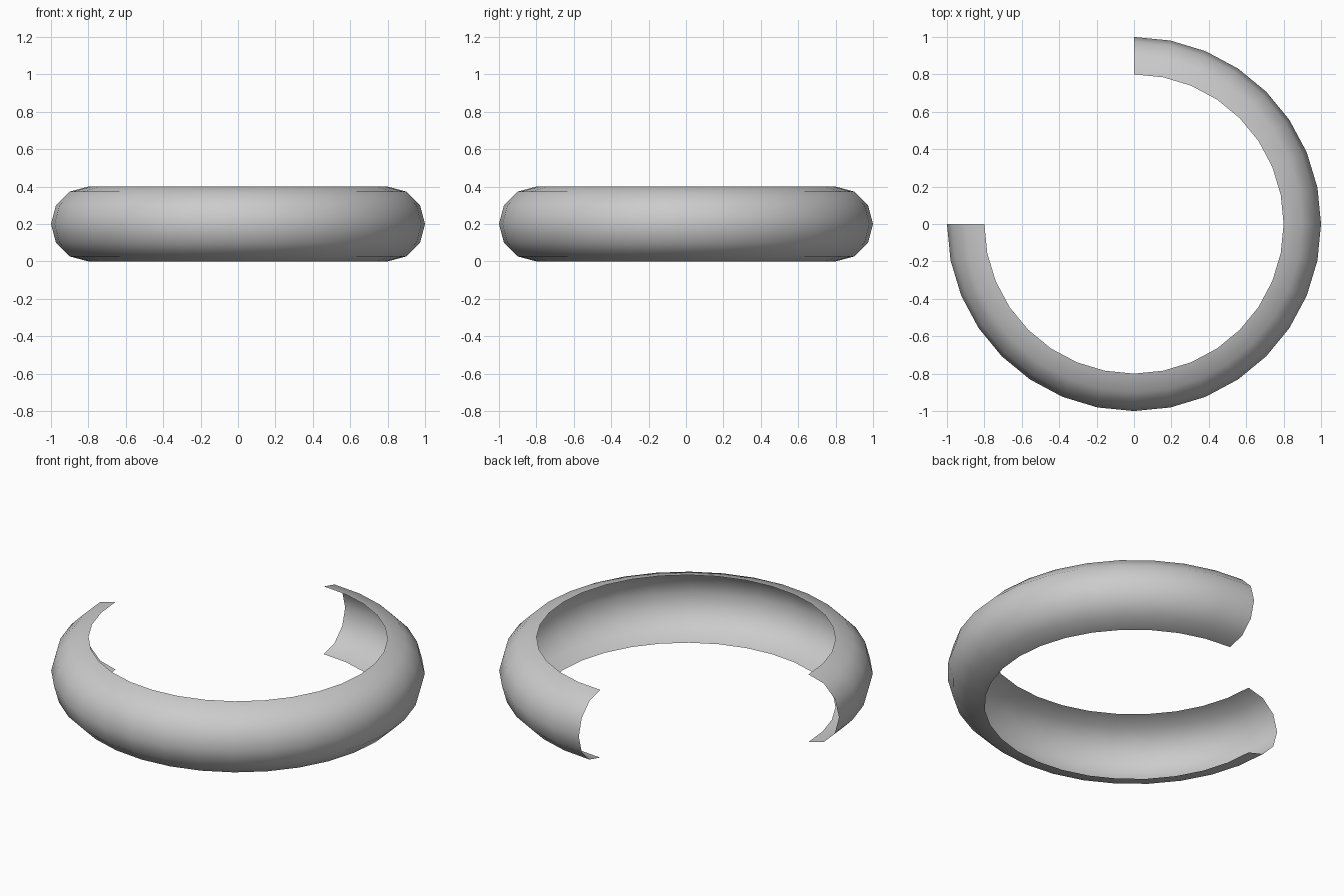
import bpy, bmesh
from math import sin, cos, pi, radians

if "Cube" in bpy.data.objects:
    bpy.data.objects.remove(bpy.data.objects["Cube"])

RING_R, TUBE_R = 0.8, 0.2      # ring radius to open inner rim, half-round radius
PROFILE_SEGS, SWEEP_SEGS = 6, 24

bm = bmesh.new()

# Half-round profile, open toward the ring centre, at the -x end
verts = []
for i in range(PROFILE_SEGS + 1):
    a = -pi / 2 + pi * i / PROFILE_SEGS
    verts.append(bm.verts.new((-(RING_R + TUBE_R * cos(a)), 0, TUBE_R + TUBE_R * sin(a))))
edges = [bm.edges.new(pair) for pair in zip(verts, verts[1:])]

# Sweep three quarters of a turn, leaving the back-left quarter open
bmesh.ops.spin(bm, geom=verts + edges, cent=(0, 0, 0), axis=(0, 0, 1),
               angle=radians(270), steps=SWEEP_SEGS, use_duplicate=False)

# Face the shell outward
bm.normal_update()
for f in bm.faces:
    c = f.calc_center_median()
    ring_point = c.copy()
    ring_point.z = 0
    ring_point = ring_point.normalized() * RING_R
    ring_point.z = TUBE_R
    if f.normal.dot(c - ring_point) < 0:
        f.normal_flip()
    f.smooth = True

mesh = bpy.data.meshes.new("curved_channel")
bm.to_mesh(mesh)
bm.free()
channel = bpy.data.objects.new("curved_channel", mesh)
bpy.context.collection.objects.link(channel)
